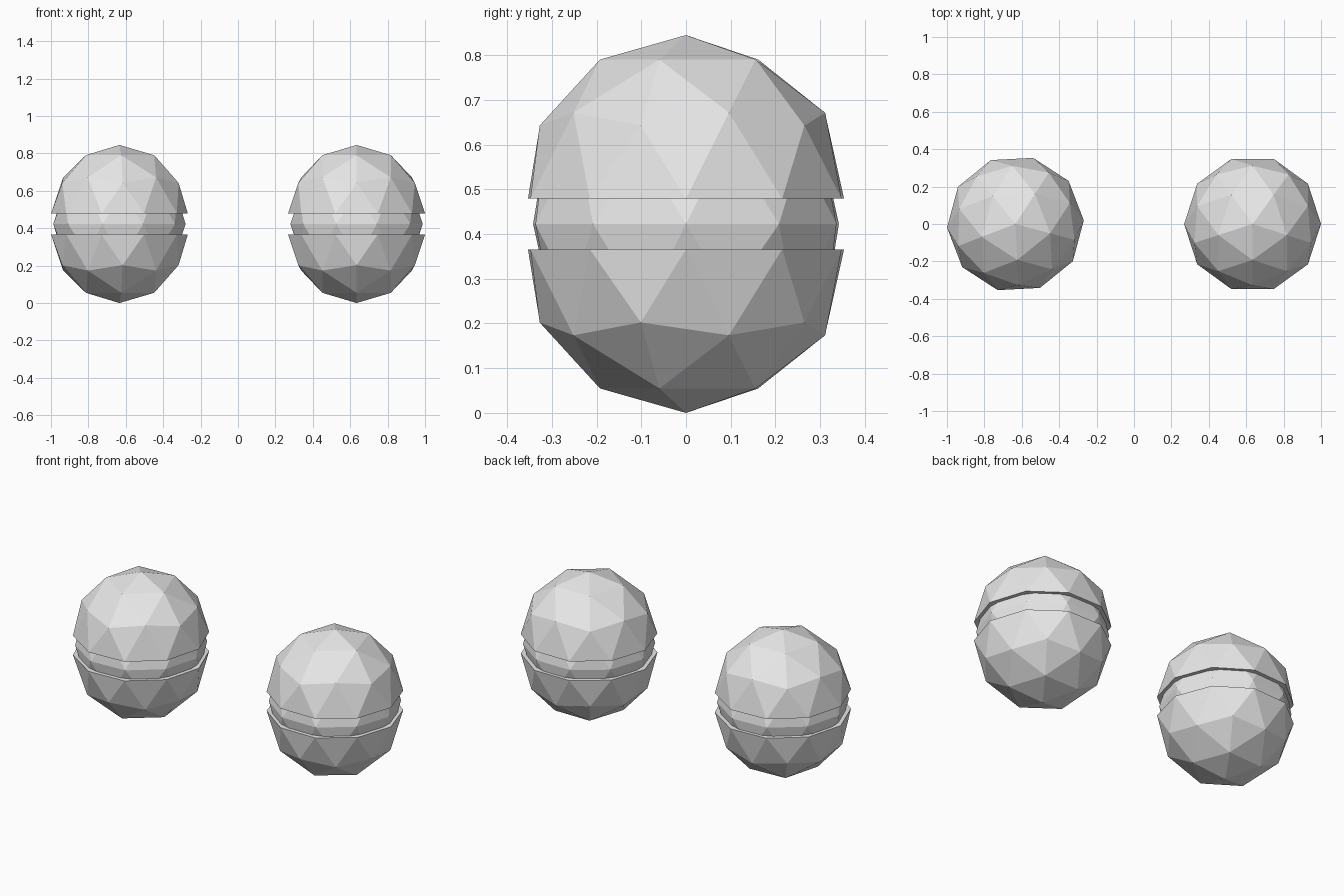
import bpy, bmesh, math
from mathutils import Matrix

if "Cube" in bpy.data.objects:
    bpy.data.objects.remove(bpy.data.objects["Cube"])

SHELL_R = 0.366      # radius of the half shells
CORE_R = 0.354       # radius of the inner ball
TOP_RIM, LOW_RIM = 0.479, 0.366
CENTRE_X = 0.634

grey = bpy.data.materials.new("light_grey")
grey.diffuse_color = (0.8, 0.8, 0.8, 1)
grey.use_nodes = True
grey.node_tree.nodes["Principled BSDF"].inputs["Base Color"].default_value = grey.diffuse_color


def ball(name, radius, x, z, angle, half=0):
    """Faceted ball; half=1 keeps the upper half, half=-1 its mirror image."""
    bm = bmesh.new()
    bmesh.ops.create_icosphere(bm, subdivisions=2, radius=radius)
    if half:
        below = [v for v in bm.verts if v.co.z < -1e-4]
        bmesh.ops.delete(bm, geom=below, context='VERTS')
        # flat cap closing the cut
        bmesh.ops.holes_fill(bm, edges=[e for e in bm.edges if e.is_boundary], sides=0)
        if half < 0:
            for v in bm.verts:
                v.co.z = -v.co.z
        bmesh.ops.recalc_face_normals(bm, faces=bm.faces)
    bm.transform(Matrix.Rotation(math.radians(angle), 4, 'Z'))
    mesh = bpy.data.meshes.new(name)
    bm.to_mesh(mesh)
    bm.free()
    mesh.materials.append(grey)
    obj = bpy.data.objects.new(name, mesh)
    obj.location = (x, 0, z)
    bpy.context.collection.objects.link(obj)
    return obj


# Two capsules, each an inner ball held between an upper and a lower shell
for side, x, angle in (("left", -CENTRE_X, -15), ("right", CENTRE_X, -18)):
    ball(side + "_upper_shell", SHELL_R, x, TOP_RIM, angle, 1)
    ball(side + "_lower_shell", SHELL_R, x, LOW_RIM, angle, -1)
    ball(side + "_inner_ball", CORE_R, x, (TOP_RIM + LOW_RIM) / 2, angle)
